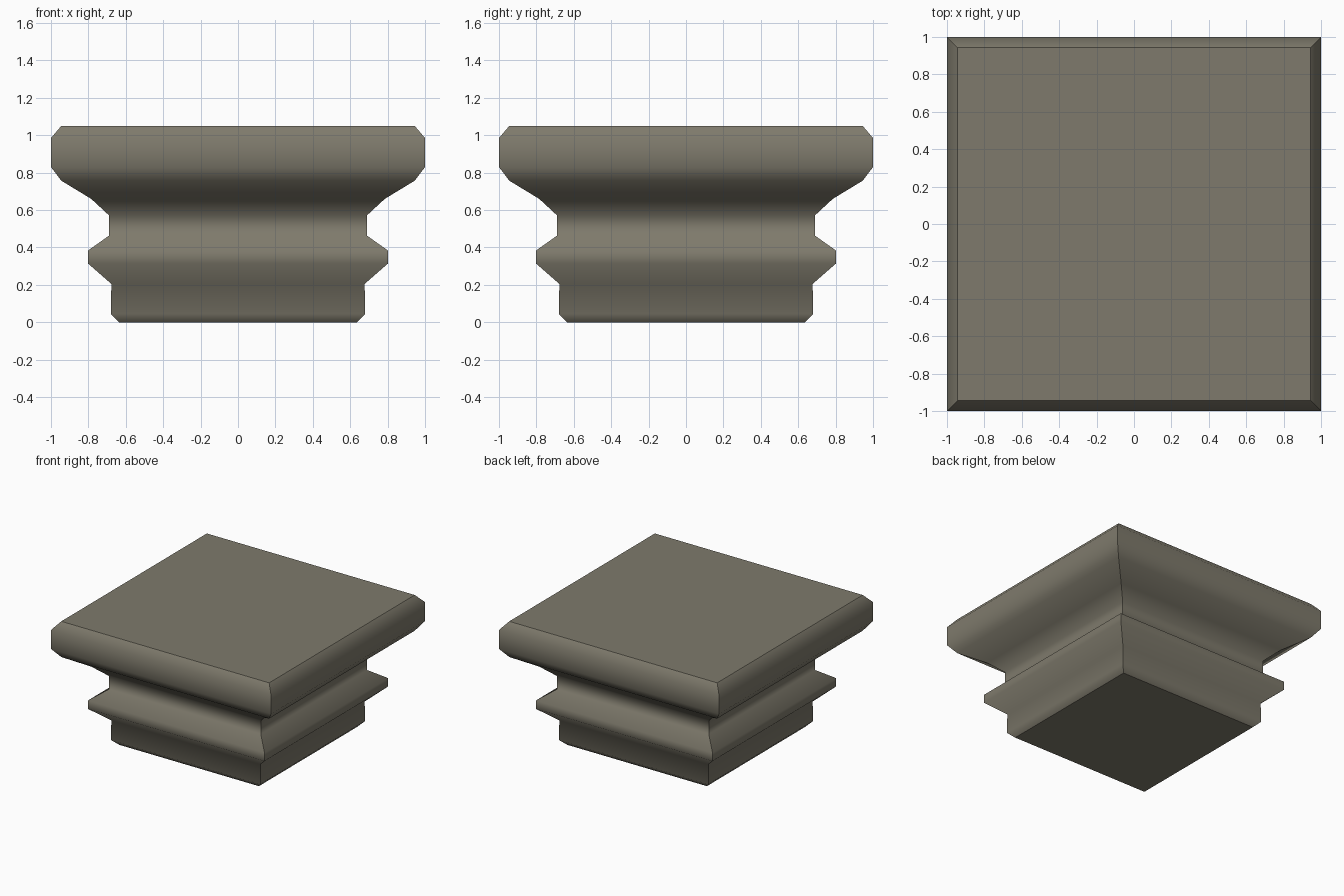
import bpy, bmesh

if "Cube" in bpy.data.objects:
    bpy.data.objects.remove(bpy.data.objects["Cube"])

# Half-width and height of the moulded side profile, bottom to top
PROFILE = [(0.635, 0.0), (0.68, 0.045), (0.677, 0.205), (0.803, 0.315),
           (0.803, 0.383), (0.69, 0.463), (0.69, 0.572), (0.785, 0.66),
           (0.945, 0.757), (1.0, 0.83), (1.0, 0.985), (0.945, 1.05)]

stone = bpy.data.materials.new("grey_brown_stone")
stone.diffuse_color = (0.21, 0.195, 0.15, 1)
stone.use_nodes = True
stone.node_tree.nodes["Principled BSDF"].inputs["Base Color"].default_value = stone.diffuse_color

# Square rings stacked along the profile
bm = bmesh.new()
rings = [[bm.verts.new((sx * r, sy * r, z))
          for sx, sy in ((-1, -1), (1, -1), (1, 1), (-1, 1))]
         for r, z in PROFILE]
for low, high in zip(rings, rings[1:]):
    for i in range(4):
        j = (i + 1) % 4
        bm.faces.new((low[i], low[j], high[j], high[i])).smooth = True

# Flat bottom and top
bm.faces.new(rings[0][::-1])
bm.faces.new(rings[-1])

# Mitred corners and end rims stay sharp, the moulding is smooth
bm.edges.ensure_lookup_table()
ends = (PROFILE[0][1], PROFILE[-1][1])
for e in bm.edges:
    a, b = (v.co.z for v in e.verts)
    rim = abs(a - b) < 1e-5 and any(abs(a - z) < 1e-4 for z in ends)
    e.smooth = not (rim or abs(a - b) > 1e-5)

mesh = bpy.data.meshes.new("moulded_capital")
bm.to_mesh(mesh)
bm.free()
mesh.materials.append(stone)
capital = bpy.data.objects.new("moulded_capital", mesh)
bpy.context.collection.objects.link(capital)
